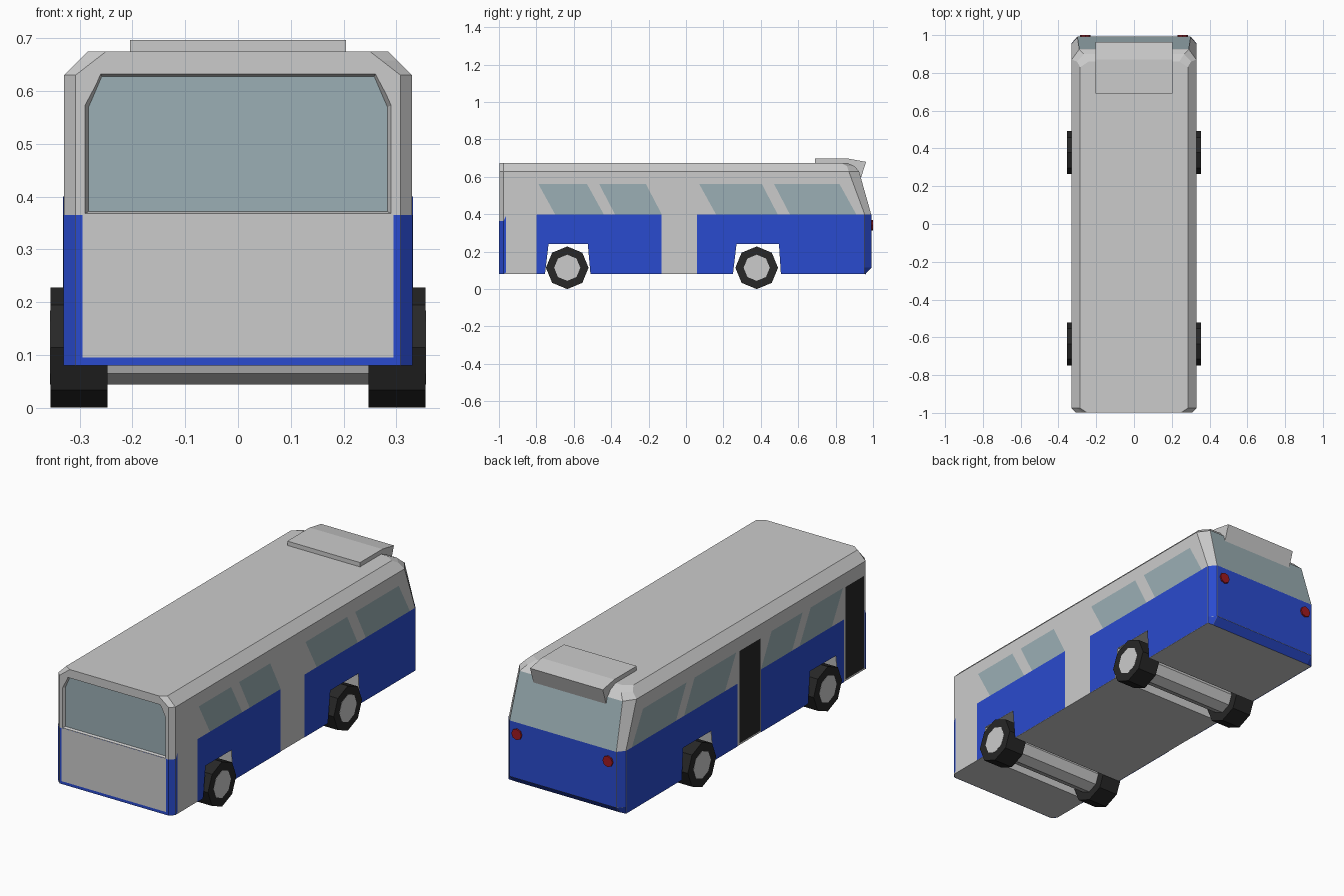
import bpy, bmesh, math
from mathutils import Vector
from mathutils.geometry import normal

if "Cube" in bpy.data.objects:
    bpy.data.objects.remove(bpy.data.objects["Cube"])


def material(name, rgb):
    m = bpy.data.materials.new(name)
    m.diffuse_color = (*rgb, 1)
    m.use_nodes = True
    m.node_tree.nodes["Principled BSDF"].inputs["Base Color"].default_value = m.diffuse_color
    return m


BLUE = material("blue_paint", (0.023, 0.07, 0.62))
GLASS = material("glass", (0.33, 0.43, 0.46))
BLACK = material("black", (0.02, 0.02, 0.02))
RED = material("red_lens", (0.35, 0.01, 0.015))


def finish(name, bm, mat=None):
    me = bpy.data.meshes.new(name)
    bm.to_mesh(me)
    bm.free()
    ob = bpy.data.objects.new(name, me)
    bpy.context.collection.objects.link(ob)
    if mat:
        me.materials.append(mat)
    return ob


def loft(name, rings, mat=None):
    """Closed solid through rings of equal point count."""
    bm = bmesh.new()
    vs = [[bm.verts.new(p) for p in r] for r in rings]
    n = len(vs[0])
    for a, b in zip(vs, vs[1:]):
        for k in range(n):
            bm.faces.new((a[k], a[(k + 1) % n], b[(k + 1) % n], b[k]))
    bm.faces.new(vs[0])
    bm.faces.new(vs[-1])
    bmesh.ops.recalc_face_normals(bm, faces=bm.faces)
    return finish(name, bm, mat)


def skin(name, polys, mat=None, lift=0.002):
    """Thin surface panels laid just outside the body."""
    bm = bmesh.new()
    for pts in polys:
        pts = [Vector(p) for p in pts]
        n = normal(pts)
        mid = sum(pts, Vector()) / len(pts) - Vector((0, 0, 0.35))
        if n.dot(mid) < 0:
            n, pts = -n, pts[::-1]
        bm.faces.new([bm.verts.new(p + n * lift) for p in pts])
    return finish(name, bm, mat)


def drum(name, r, x0, x1, y, z, mat=None):
    """Eight sided cylinder along x."""
    return loft(name, [[(x, y + r * math.cos(k * math.pi / 4), z + r * math.sin(k * math.pi / 4))
                        for k in range(8)] for x in (x0, x1)], mat)


def cut(ob, cutter):
    mod = ob.modifiers.new("cut", "BOOLEAN")
    mod.operation, mod.solver, mod.object = "DIFFERENCE", "EXACT", cutter
    bpy.context.view_layer.objects.active = ob
    bpy.ops.object.modifier_apply(modifier=mod.name)
    bpy.data.objects.remove(cutter)


# Body shell: chamfered plan at each height (z, half width, front x, side end y, rear x, rear y)
levels = [(0.08, 0.33, 0.308, 0.955, 0.30, 0.957),
          (0.115, 0.33, 0.308, 0.955, 0.30, 0.99),
          (0.365, 0.33, 0.308, 0.955, 0.30, 0.99),
          (0.40, 0.33, 0.308, 0.955, 0.30, 0.99),
          (0.63, 0.33, 0.308, 0.87, 0.29, 0.925),
          (0.658, 0.302, 0.272, 0.86, 0.265, 0.90),
          (0.675, 0.285, 0.25, 0.83, 0.24, 0.86)]
rings = [[(-xf, -0.998, z), (xf, -0.998, z), (hw, -0.975, z), (hw, ys, z),
          (xr, yr, z), (-xr, yr, z), (-hw, ys, z), (-hw, -0.975, z)]
         for z, hw, xf, ys, xr, yr in levels]
body = loft("body", rings)


def band(i, k):
    a, b, m = rings[i], rings[i + 1], (k + 1) % 8
    return [a[k], a[m], b[m], b[k]]


# Wheel arches
arches = [[(-0.755, 0.08), (-0.735, 0.24), (-0.525, 0.24), (-0.51, 0.08)],
          [(0.25, 0.08), (0.27, 0.24), (0.497, 0.24), (0.508, 0.08)]]
for arch in arches:
    outline = [(y, z if z > 0.1 else 0.07) for y, z in arch]
    cut(body, loft("arch_cutter", [[(x, y, z) for y, z in outline] for x in (-0.5, 0.5)]))


# Recessed windscreen
def screen(hw, z0, z1, ht, z2, y):
    return [(-hw, y, z0), (hw, y, z0), (hw, y, z1), (ht, y, z2), (-ht, y, z2), (-hw, y, z1)]


inner = screen(0.283, 0.372, 0.57, 0.258, 0.628, -0.985)
cut(body, loft("screen_cutter", [screen(0.294, 0.365, 0.574, 0.262, 0.634, -1.005), inner]))
skin("windscreen", [inner], GLASS, 0.001)

# Front and rear paint, rear window
skin("front_paint", [band(i, k) for i in (0, 1) for k in (7, 0, 1)], BLUE, 0.001)
skin("front_panel", [[(-0.295, -0.998, 0.095), (0.295, -0.998, 0.095),
                      (0.295, -0.998, 0.365), (-0.295, -0.998, 0.365)]], None, 0.002)
skin("rear_paint", [band(i, k) for i in (0, 1, 2) for k in (3, 4, 5)], BLUE)
skin("rear_window", [band(3, 4)], GLASS)


# Side panels and windows, both sides
def sides(name, outlines, mat, xs=(-0.33, 0.33)):
    skin(name, [[(x, y, z) for y, z in o] for o in outlines for x in xs], mat)


sides("side_paint", [
    [(-0.80, 0.08), *arches[0], (-0.13, 0.08), (-0.13, 0.40), (-0.80, 0.40)],
    [(0.06, 0.08), *arches[1], (0.955, 0.08), (0.955, 0.40), (0.06, 0.40)],
    [(-0.975, 0.08), (-0.963, 0.09), (-0.963, 0.39), (-0.975, 0.365)]], BLUE)
windows = [(-0.70, -0.44, -0.53, -0.79), (-0.38, -0.13, -0.215, -0.465),
           (0.16, 0.49, 0.405, 0.07), (0.555, 0.91, 0.82, 0.47)]
sides("side_windows", [[(a, 0.40), (b, 0.40), (c, 0.563), (d, 0.563)]
                       for a, b, c, d in windows], GLASS)

# Doors on the left side only
sides("doors", [[(a, 0.09), (b, 0.09), (b, 0.56), (a, 0.56)]
                for a, b in ((-0.96, -0.81), (-0.125, 0.045))], BLACK, (-0.33,))

# Roof spoiler
spoiler = [(0.69, 0.67), (0.69, 0.697), (0.87, 0.697), (0.963, 0.68), (0.936, 0.597), (0.85, 0.66)]
loft("roof_spoiler", [[(x, y, z) for y, z in spoiler] for x in (-0.205, 0.205)])

# Wheels and axles
for end, y in (("front", -0.635), ("rear", 0.378)):
    drum(end + "_axle", 0.07, -0.356, 0.356, y, 0.114)
    for side, s in (("left", -1), ("right", 1)):
        drum(f"{end}_{side}_wheel", 0.114, s * 0.247, s * 0.355, y, 0.114, BLACK)

# Tail lights
for side, s in (("left", -1), ("right", 1)):
    loft(side + "_tail_light", [[(s * 0.257 + 0.028 * math.cos(k * math.pi / 4), y,
                                  0.342 + 0.028 * math.sin(k * math.pi / 4)) for k in range(8)]
                                for y in (0.98, 1.0)], RED)
